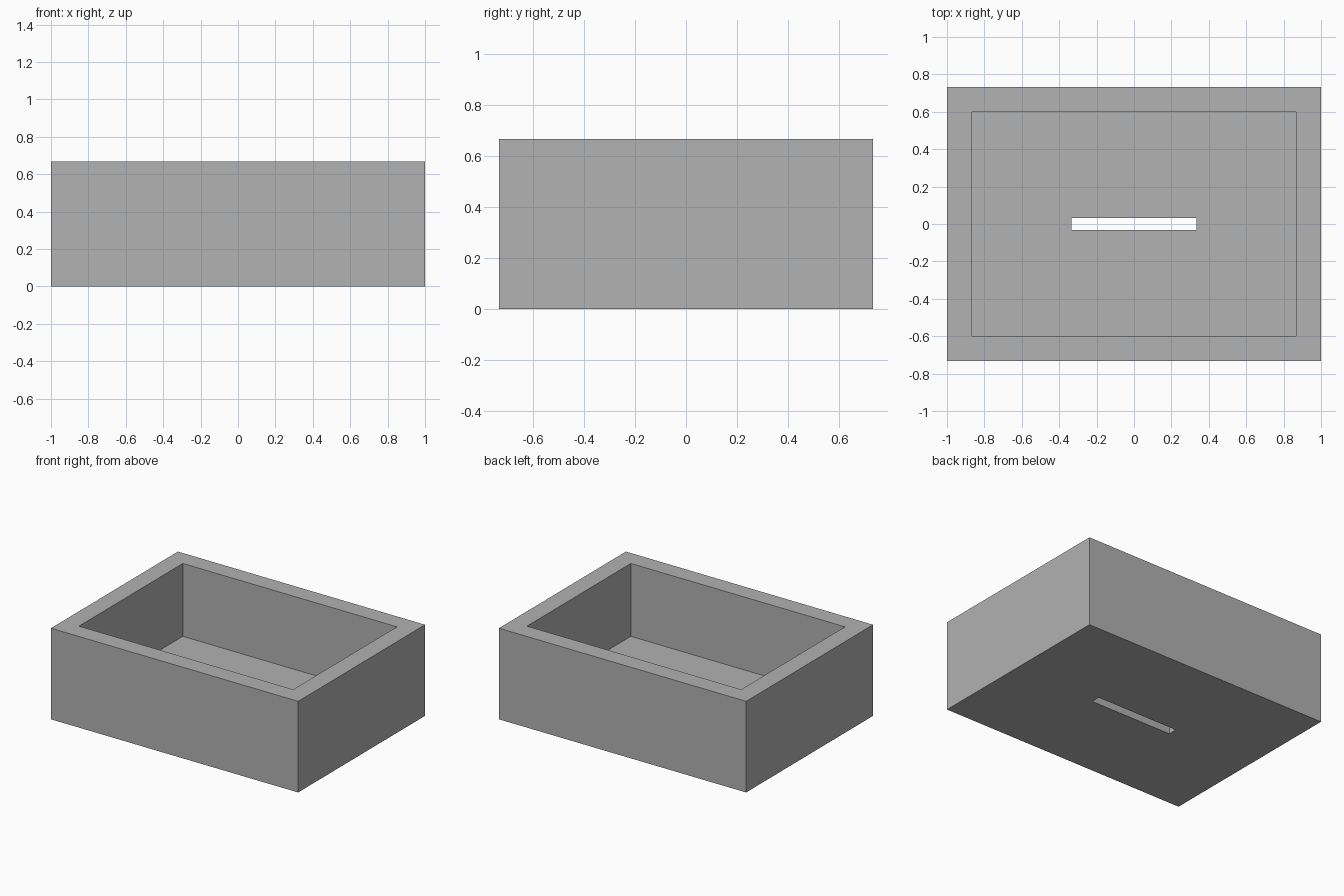
import bpy
import bmesh

cube = bpy.data.objects.get("Cube")
if cube:
    bpy.data.objects.remove(cube, do_unlink=True)

U = 1 / 15  # model unit: the tray is 30 x 22 x 10 units
HEIGHT, FLOOR = 10 * U, 2 * U
OUTER = (15 * U, 11 * U)
INNER = (13 * U, 9 * U)
SLOT = (5 * U, 0.5 * U)

# Plain grey material
grey = bpy.data.materials.new("plain grey")
grey.use_nodes = True
colour = (0.445, 0.445, 0.445, 1)
grey.diffuse_color = colour
grey.node_tree.nodes["Principled BSDF"].inputs["Base Color"].default_value = colour


def ring(bm, half, z):
    """Rectangular loop of four vertices at height z."""
    hx, hy = half
    return [bm.verts.new((sx * hx, sy * hy, z))
            for sx, sy in ((-1, -1), (1, -1), (1, 1), (-1, 1))]


# Open tray: rectangular loops run round the wall section and through the slot
bm = bmesh.new()
section = [(SLOT, 0), (OUTER, 0), (OUTER, HEIGHT),
           (INNER, HEIGHT), (INNER, FLOOR), (SLOT, FLOOR)]
rings = [ring(bm, half, z) for half, z in section]
for a, b in zip(rings, rings[1:] + rings[:1]):
    for i in range(4):
        j = (i + 1) % 4
        bm.faces.new((a[i], a[j], b[j], b[i]))
bmesh.ops.recalc_face_normals(bm, faces=bm.faces)

mesh = bpy.data.meshes.new("slotted_tray")
bm.to_mesh(mesh)
bm.free()
mesh.materials.append(grey)
tray = bpy.data.objects.new("slotted_tray", mesh)
bpy.context.collection.objects.link(tray)
